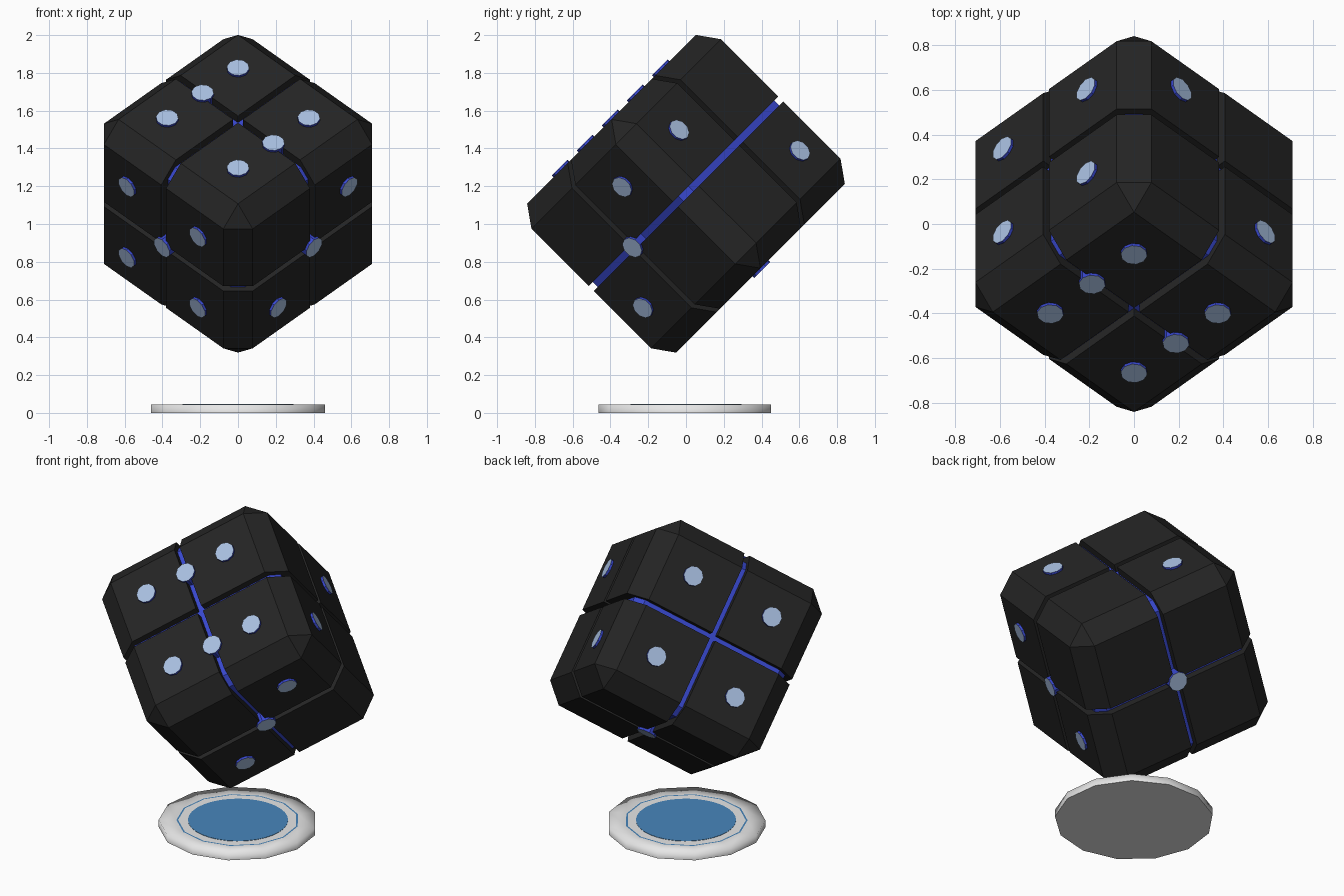
import bpy, bmesh, math
from mathutils import Matrix, Vector

old = bpy.data.objects.get("Cube")
if old:
    bpy.data.objects.remove(old, do_unlink=True)

HALF, CHAMFER, GAP = 0.557, 0.11, 0.018
TILT = (Matrix.Translation((0, 0, 1.16))
        @ Matrix.Rotation(math.radians(45), 4, 'X')
        @ Matrix.Rotation(math.radians(45), 4, 'Z'))


def material(name, rgb):
    m = bpy.data.materials.new(name)
    m.use_nodes = True
    m.diffuse_color = (*rgb, 1)
    m.node_tree.nodes["Principled BSDF"].inputs["Base Color"].default_value = (*rgb, 1)
    return m


BLACK = material("matte black", (0.018, 0.018, 0.018))
BLUE = material("deep blue", (0.04, 0.065, 0.62))
PALE = material("pale blue", (0.40, 0.53, 0.76))
WHITE = material("white", (0.8, 0.8, 0.8))
SKY = material("sky blue", (0.065, 0.24, 0.5))


def finish(name, bm, mats, matrix=Matrix()):
    mesh = bpy.data.meshes.new(name)
    bm.to_mesh(mesh)
    bm.free()
    for m in mats:
        mesh.materials.append(m)
    ob = bpy.data.objects.new(name, mesh)
    bpy.context.collection.objects.link(ob)
    ob.matrix_world = matrix
    return ob


def chamfered_cube(half, chamfer):
    bm = bmesh.new()
    bmesh.ops.create_cube(bm, size=2 * half)
    bmesh.ops.bevel(bm, geom=bm.edges[:], offset=chamfer, segments=1, affect='EDGES')
    return bm


# Eight blocks: one octant of a chamfered cube, mirrored on three axes
bm = chamfered_cube(HALF, CHAMFER)
for axis in (Vector((1, 0, 0)), Vector((0, 1, 0)), Vector((0, 0, 1))):
    cut = bmesh.ops.bisect_plane(bm, geom=bm.verts[:] + bm.edges[:] + bm.faces[:],
                                 plane_co=axis * GAP, plane_no=axis, clear_inner=True)
    rim = [g for g in cut["geom_cut"] if isinstance(g, bmesh.types.BMEdge)]
    bmesh.ops.contextual_create(bm, geom=rim)
bmesh.ops.recalc_face_normals(bm, faces=bm.faces[:])
blocks = finish("die_blocks", bm, [BLACK], TILT)
mirror = blocks.modifiers.new("Mirror", 'MIRROR')
mirror.use_axis = (True, True, True)
mirror.use_mirror_merge = False

# Blue core seen through the grooves
finish("die_core", chamfered_cube(0.507, 0.053), [BLUE], TILT)


# Pips: pale caps with blue sides, sunk into each face
def pips(name, normal, u, v, spots):
    n, u, v = Vector(normal), Vector(u), Vector(v)
    turn = n.to_track_quat('Z', 'Y').to_matrix().to_4x4()
    bm = bmesh.new()
    for i, j in spots:
        centre = n * (HALF - 0.018) + (u * i + v * j) * 0.265
        bmesh.ops.create_cone(bm, cap_ends=True, segments=10, radius1=0.06, radius2=0.06,
                              depth=0.064, matrix=Matrix.Translation(centre) @ turn)
    for f in bm.faces:
        f.material_index = 1 if len(f.verts) > 4 else 0
    finish(name, bm, [BLUE, PALE], TILT)


X, Y, Z = (1, 0, 0), (0, 1, 0), (0, 0, 1)
CORNERS = [(i, j) for i in (-1, 1) for j in (-1, 1)]
MIDDLE = [(0, 0)]
pips("pips_one", (0, 0, -1), X, Y, MIDDLE)
pips("pips_two", X, Y, Z, [(1, -1), (-1, 1)])
pips("pips_three", (0, -1, 0), X, Z, [(1, 1), (-1, -1)] + MIDDLE)
pips("pips_four", Y, X, Z, CORNERS)
pips("pips_five", (-1, 0, 0), Y, Z, CORNERS + MIDDLE)
pips("pips_six", Z, X, Y, CORNERS + [(0, -1), (0, 1)])

# Base plate: turned profile with a thin blue ring on top
SIDES, TOP = 13, 0.045
bm = bmesh.new()
loops = []
for r, z in ((0.464, 0), (0.464, TOP), (0.36, TOP), (0.35, TOP)):
    loops.append([bm.verts.new((r * math.sin(a), -r * math.cos(a), z))
                  for a in (k * math.tau / SIDES for k in range(SIDES))])
for band, (low, high) in enumerate(zip(loops, loops[1:])):
    for k in range(SIDES):
        n = (k + 1) % SIDES
        f = bm.faces.new((low[k], low[n], high[n], high[k]))
        f.smooth = True
        f.material_index = 1 if band == 2 else 0
bm.faces.new(loops[-1])
bottom = bm.faces.new(loops[0][::-1])
for e in bottom.edges:
    e.smooth = False
finish("base_plate", bm, [WHITE, SKY])

# Blue centre of the base
bm = bmesh.new()
bmesh.ops.create_cone(bm, cap_ends=True, segments=32, radius1=0.293, radius2=0.293,
                      depth=0.004, matrix=Matrix.Translation((0, 0, TOP)))
finish("base_centre", bm, [SKY])
